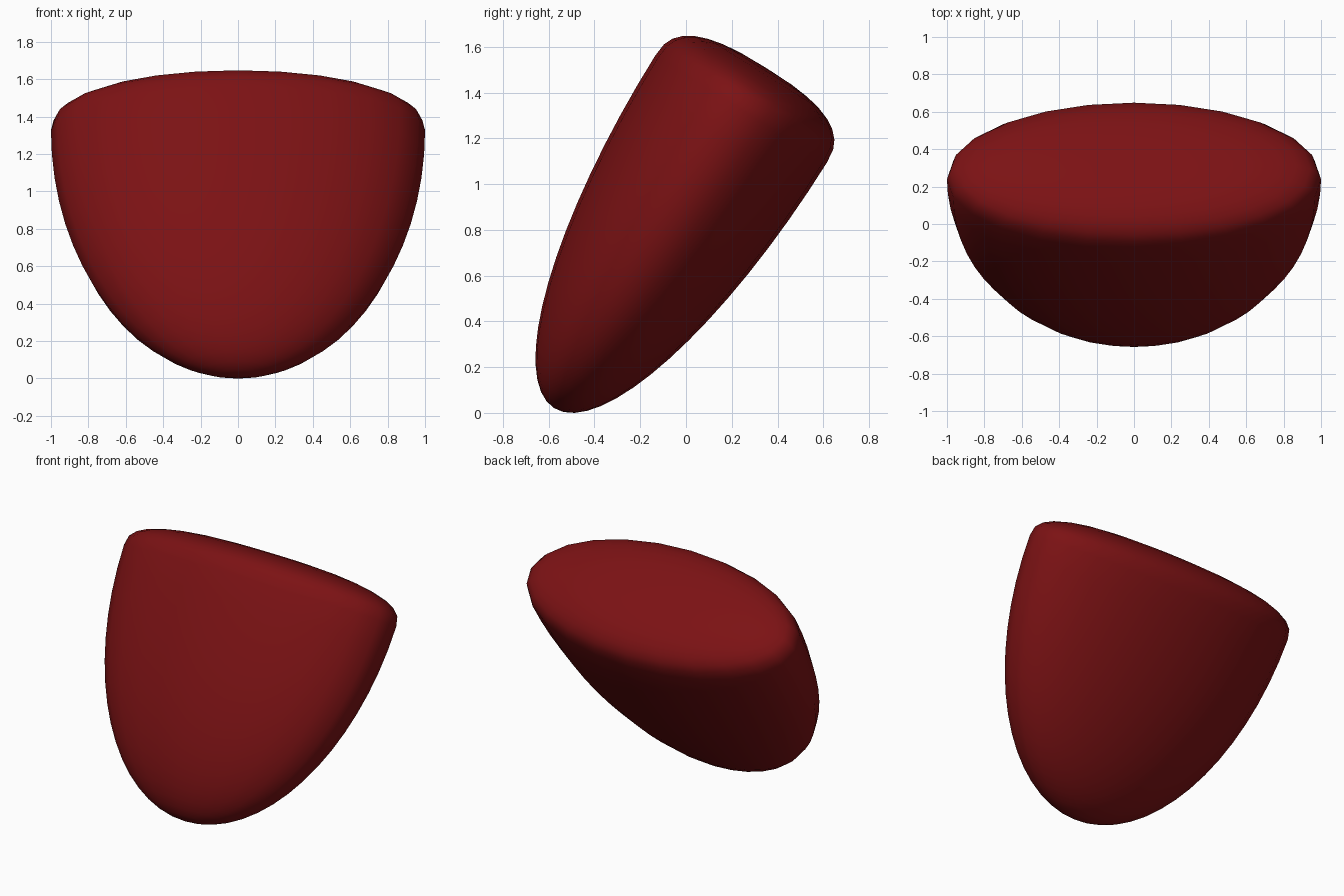
import bpy, bmesh
from math import sin, cos, pi, radians, copysign
from mathutils import Matrix

if "Cube" in bpy.data.objects:
    bpy.data.objects.remove(bpy.data.objects["Cube"])

SEGMENTS = 24
WIDTH, THICK = 1.0, 0.442      # rim half-axes
DEPTH, CAP = 1.54, 0.212       # body length below the rim, cap height above it
TILT = radians(-32)

# Half profile (radius, height): long elliptical body, then a flattened cap
profile = [(sin(t), -DEPTH * cos(t)) for t in [pi / 2 * i / 16 for i in range(17)]]
k = 2 / 2.7
for i in range(1, 9):
    t = pi / 2 * i / 8
    profile.append((max(cos(t), 0.0) ** k if i < 8 else 0.0, CAP * sin(t) ** k))

# Spin the profile into a closed shell
bm = bmesh.new()
verts = [bm.verts.new((r, 0, h)) for r, h in profile]
edges = [bm.edges.new(pair) for pair in zip(verts, verts[1:])]
bmesh.ops.spin(bm, geom=verts + edges, cent=(0, 0, 0), axis=(0, 0, 1),
               angle=2 * pi, steps=SEGMENTS, use_duplicate=False)
bmesh.ops.remove_doubles(bm, verts=bm.verts, dist=0.0005)
bmesh.ops.recalc_face_normals(bm, faces=bm.faces)

# Flatten front to back, lean the top backward and place on the ground
bm.transform(Matrix.Translation((0, 0.24, 1.33)) @ Matrix.Rotation(TILT, 4, 'X')
             @ Matrix.Diagonal((WIDTH, THICK, 1, 1)))
bm.transform(Matrix.Translation((0, 0, -min(v.co.z for v in bm.verts))))

mesh = bpy.data.meshes.new("tilted_bowl_body")
bm.to_mesh(mesh)
bm.free()
mesh.polygons.foreach_set("use_smooth", [True] * len(mesh.polygons))
body = bpy.data.objects.new("tilted_bowl_body", mesh)
bpy.context.collection.objects.link(body)

# Dark red
red = bpy.data.materials.new("dark_red")
red.diffuse_color = (0.2, 0.006, 0.007, 1)
red.use_nodes = True
red.node_tree.nodes["Principled BSDF"].inputs["Base Color"].default_value = red.diffuse_color
mesh.materials.append(red)
